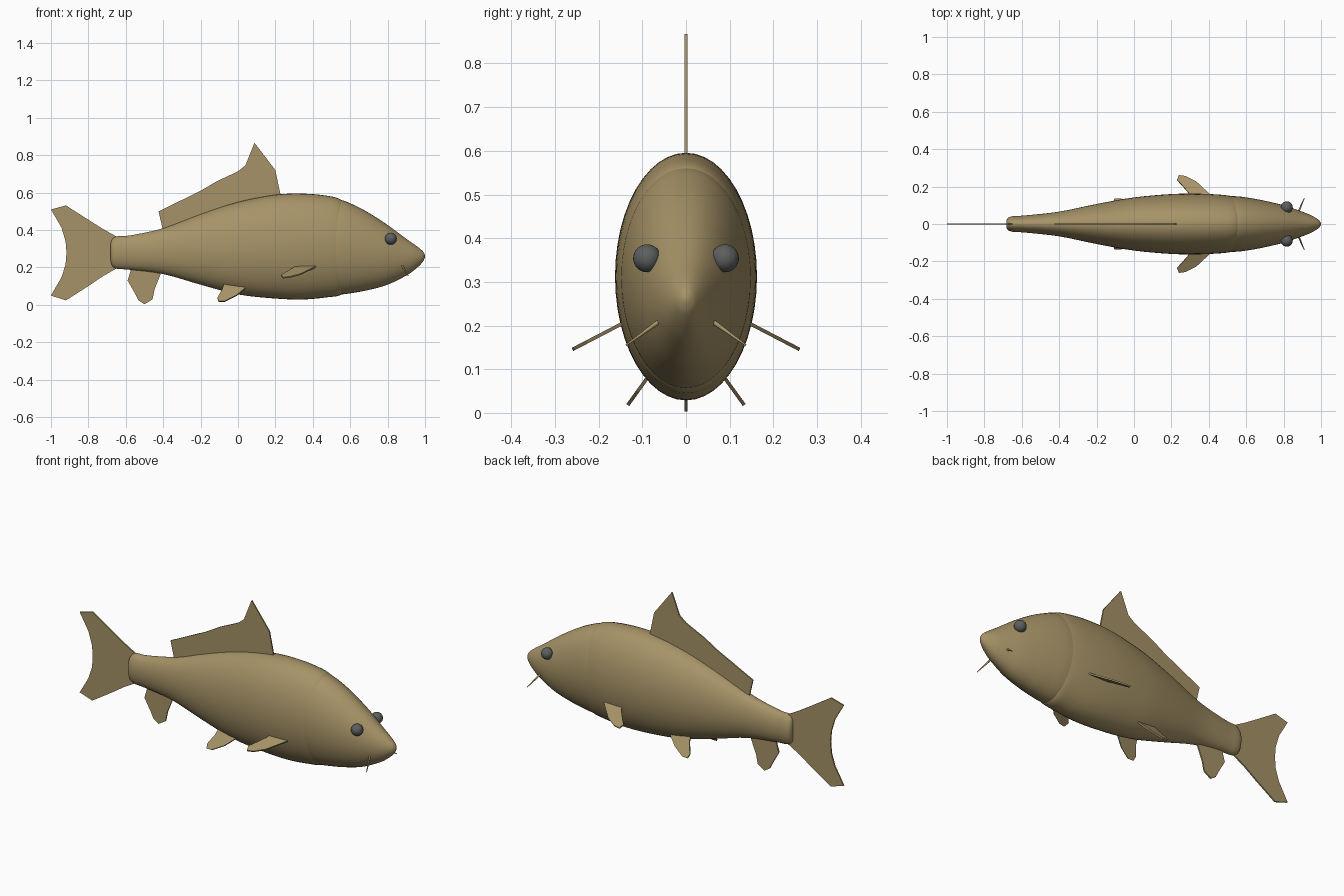
import bpy, bmesh, math
from mathutils import Vector

cube = bpy.data.objects.get("Cube")
if cube:
    bpy.data.objects.remove(cube)


def material(name, rgb):
    m = bpy.data.materials.new(name)
    m.use_nodes = True
    m.diffuse_color = (*rgb, 1)
    m.node_tree.nodes["Principled BSDF"].inputs["Base Color"].default_value = (*rgb, 1)
    return m


TAN = material("tan scales", (0.38, 0.29, 0.135))
GREY = material("dark grey eye", (0.11, 0.115, 0.115))


def finish(name, bm, mat, smooth=True):
    bmesh.ops.recalc_face_normals(bm, faces=bm.faces)
    mesh = bpy.data.meshes.new(name)
    bm.to_mesh(mesh)
    bm.free()
    mesh.materials.append(mat)
    ob = bpy.data.objects.new(name, mesh)
    bpy.context.collection.objects.link(ob)
    if smooth:
        bpy.ops.object.select_all(action='DESELECT')
        ob.select_set(True)
        bpy.context.view_layer.objects.active = ob
        bpy.ops.object.shade_smooth_by_angle(angle=math.radians(40))
    return ob


def spline(points, steps):
    """Smooth curve through all points."""
    p = [Vector(q) for q in points]
    p = [p[0] * 2 - p[1]] + p + [p[-1] * 2 - p[-2]]
    out = []
    for a, b, c, d in zip(p, p[1:], p[2:], p[3:]):
        for i in range(steps):
            t = i / steps
            out.append((b * 2 + (c - a) * t + (a * 2 - b * 5 + c * 4 - d) * t ** 2
                        + (b * 3 - a - c * 3 + d) * t ** 3) / 2)
    return out + [p[-2]]


def loft(name, stations, steps=4, sides=48):
    """Elliptical rings along x; each station is x, top, bottom, half width."""
    bm = bmesh.new()
    rings = []
    for x, top, low, wide in spline(stations, steps):
        mid, tall = (top + low) / 2, (top - low) / 2
        rings.append([bm.verts.new((x, wide * math.cos(a), mid + tall * math.sin(a)))
                      for a in (math.tau * k / sides for k in range(sides))])
    for r, s in zip(rings, rings[1:]):
        for k in range(sides):
            n = (k + 1) % sides
            bm.faces.new((r[k], r[n], s[n], s[k]))
    bm.faces.new(rings[0])
    bm.faces.new(rings[-1])
    return finish(name, bm, TAN)


def fin(name, outline, place, normal, thick=0.008):
    """Thin plate from a 2D outline, placed in space by a function."""
    bm = bmesh.new()
    n = Vector(normal).normalized() * thick
    face = bm.faces.new([bm.verts.new(Vector(place(*p)) - n / 2) for p in outline])
    new = bmesh.ops.extrude_face_region(bm, geom=[face])["geom"]
    bmesh.ops.translate(bm, vec=n, verts=[v for v in new if isinstance(v, bmesh.types.BMVert)])
    return finish(name, bm, TAN, smooth=False)


# Body and head
loft("body", [(-.682, .325, .24, .02), (-.672, .352, .208, .034), (-.645, .367, .193, .042),
              (-.58, .371, .188, .046), (-.4, .41, .165, .066), (-.2, .485, .108, .107),
              (0, .55, .056, .142), (.2, .589, .034, .16), (.35, .595, .029, .162),
              (.48, .583, .041, .155), (.55, .563, .054, .142), (.58, .52, .1, .12)])
loft("head", [(.47, .565, .06, .15), (.55, .561, .056, .148), (.62, .534, .065, .139),
              (.7, .492, .08, .124), (.8, .427, .108, .1), (.9, .353, .157, .066),
              (.95, .318, .192, .045), (.985, .29, .226, .024), (.997, .273, .247, .01),
              (1, .262, .258, .002)])

# Upright fins on the centre line
upright = lambda x, z: (x, 0, z)
fin("dorsal_fin", [(-.38, .36), (-.404, .41), (-.425, .5), (-.2, .61), (-.115, .66), (0, .714),
                   (.04, .746), (.088, .867), (.2, .72), (.227, .59), (.22, .5), (0, .45)],
    upright, (0, 1, 0))
fin("tail_fin", [(-.64, .36), (-.69, .342), (-.795, .452), (-.84, .49), (-.92, .532), (-1, .51),
                 (-.944, .414), (-.917, .28), (-.944, .147), (-1, .05), (-.92, .024),
                 (-.84, .065), (-.795, .104), (-.64, .195)][:1] +
    [(-.72, .405), (-.795, .452), (-.92, .532), (-1, .51), (-.944, .414), (-.922, .34),
     (-.917, .28), (-.922, .215), (-.944, .147), (-1, .05), (-.92, .024), (-.795, .104),
     (-.72, .155), (-.64, .2)],
    upright, (0, 1, 0))
fin("anal_fin", [(-.56, .24), (-.575, .18), (-.59, .13), (-.55, .06), (-.532, .024), (-.5, .003),
                 (-.457, .03), (-.446, .083), (-.414, .163), (-.4, .24)],
    upright, (0, 1, 0))

# Paired fins, eyes and barbels
for side, s in (("left", 1), ("right", -1)):
    fin(side + "_pectoral_fin", [(.44, .12), (.404, .16), (.334, .225), (.275, .255), (.24, .26),
                                 (.23, .235), (.26, .203), (.297, .16), (.31, .12)],
        lambda x, y: (x, s * y, .205 - .52 * (y - .145)), (0, s * .52, 1))
    fin(side + "_pelvic_fin", [(-.07, .13), (-.083, .085), (-.11, .038), (-.104, .018),
                               (-.072, .018), (-.008, .05), (.04, .09), (.05, .13)],
        lambda x, z: (x, s * (.085 + .72 * (.085 - z)), z), (0, s, .72))

    bm = bmesh.new()
    bmesh.ops.create_uvsphere(bm, u_segments=24, v_segments=16, radius=.032)
    bmesh.ops.translate(bm, vec=(.817, s * .089, .354), verts=bm.verts)
    finish(side + "_eye", bm, GREY)

    bm = bmesh.new()
    root, tip = Vector((.875, s * .055, .214)), Vector((.91, s * .137, .155))
    bmesh.ops.create_cone(bm, segments=12, radius1=.006, radius2=.002, cap_ends=True,
                          depth=(tip - root).length)
    bmesh.ops.rotate(bm, matrix=(tip - root).to_track_quat('Z', 'Y').to_matrix(), verts=bm.verts)
    bmesh.ops.translate(bm, vec=(root + tip) / 2, verts=bm.verts)
    finish(side + "_barbel", bm, TAN)
